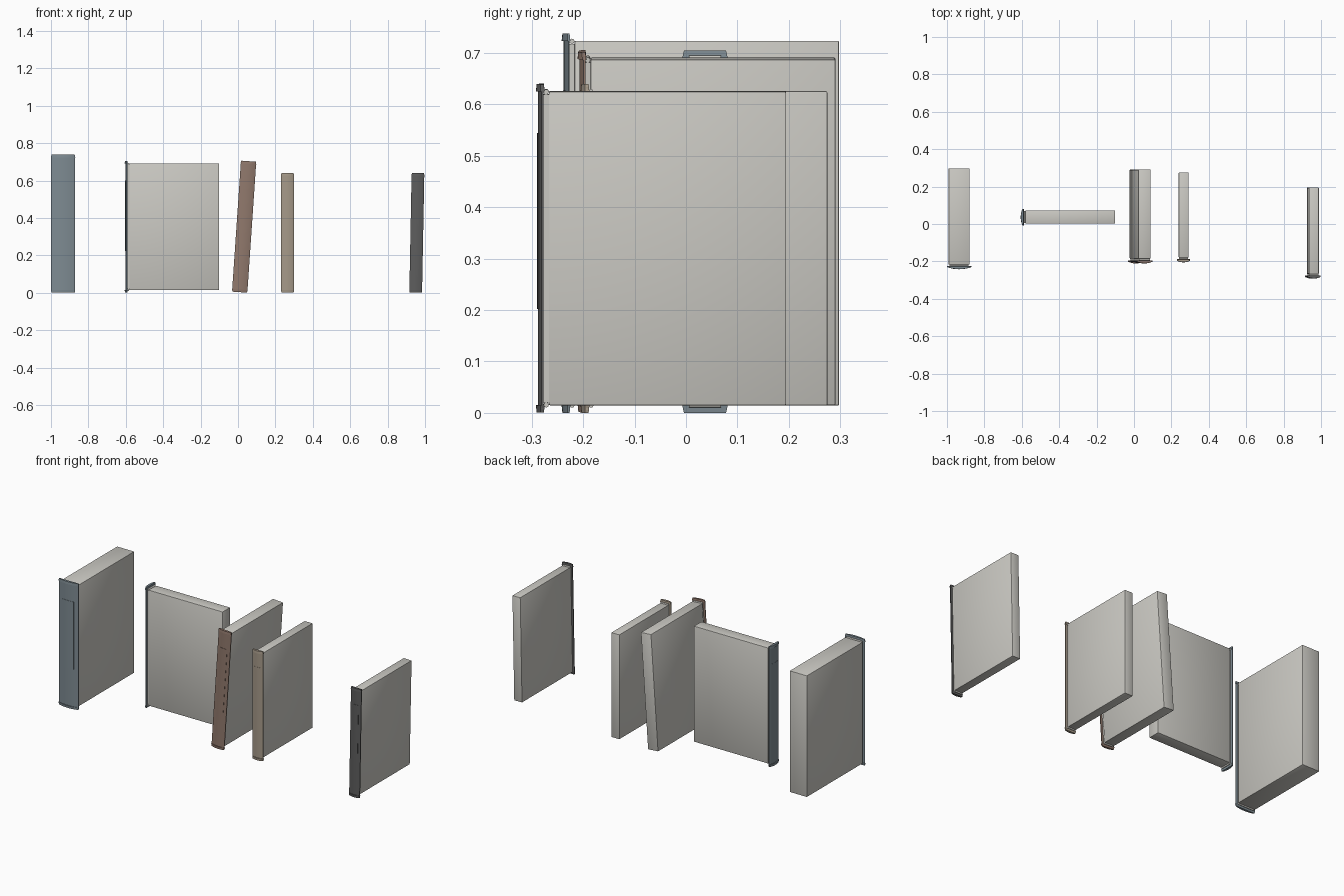
import bpy, bmesh, math
from mathutils import Matrix, Vector

cube = bpy.data.objects.get("Cube")
if cube:
    bpy.data.objects.remove(cube, do_unlink=True)


def material(name, rgb):
    m = bpy.data.materials.new(name)
    m.use_nodes = True
    m.diffuse_color = (*rgb, 1)
    m.node_tree.nodes["Principled BSDF"].inputs["Base Color"].default_value = (*rgb, 1)
    return m


paper = material("paper", (0.60, 0.59, 0.55))
slate = material("slate blue cloth", (0.21, 0.26, 0.29))
brown = material("brown cloth", (0.28, 0.19, 0.15))
tan = material("tan cloth", (0.38, 0.32, 0.25))
charcoal = material("charcoal cloth", (0.11, 0.11, 0.11))


def finish(name, bm, mat, place, smooth=True):
    bmesh.ops.recalc_face_normals(bm, faces=bm.faces)
    mesh = bpy.data.meshes.new(name)
    bm.to_mesh(mesh)
    bm.free()
    mesh.materials.append(mat)
    obj = bpy.data.objects.new(name, mesh)
    bpy.context.collection.objects.link(obj)
    obj.matrix_world = place
    if smooth:
        bpy.ops.object.select_all(action='DESELECT')
        obj.select_set(True)
        bpy.context.view_layer.objects.active = obj
        bpy.ops.object.shade_smooth_by_angle(angle=math.radians(35))
    return obj


def box(name, size, centre, mat, place, bevel=0):
    bm = bmesh.new()
    bmesh.ops.create_cube(bm, size=1)
    bmesh.ops.scale(bm, vec=size, verts=bm.verts)
    bmesh.ops.translate(bm, vec=centre, verts=bm.verts)
    if bevel:
        bmesh.ops.bevel(bm, geom=bm.edges[:], offset=bevel, segments=2,
                        profile=0.5, affect='EDGES')
    return finish(name, bm, mat, place)


def curved_slab(name, width, front, back, bulge, z0, z1, mat, place, inset=0):
    """Slab with a bowed front; the optional inset tapers its upper end."""
    n = 12
    ts = [2 * i / n - 1 for i in range(n + 1)]
    outline = [(t * width / 2, front + bulge * t * t) for t in ts]
    outline += [(width / 2, back), (-width / 2, back)]
    mid = (front + back) / 2
    shrink_x, shrink_y = 1 - 2 * inset / width, 1 - inset / abs(back - front)
    rings = [(z0, 1, 1), (z1, shrink_x, shrink_y)]
    bm = bmesh.new()
    rows = [[bm.verts.new((x * sx, mid + (y - mid) * sy, z)) for x, y in outline]
            for z, sx, sy in rings]
    count = len(outline)
    for i in range(count):
        j = (i + 1) % count
        bm.faces.new((rows[0][i], rows[0][j], rows[1][j], rows[1][i]))
    for row in rows:
        bm.faces.new(row)
    return finish(name, bm, mat, place)


def bead(name, length, y, z, mat, place):
    bm = bmesh.new()
    bmesh.ops.create_cone(bm, cap_ends=True, segments=12, radius1=0.005,
                          radius2=0.005, depth=length)
    bmesh.ops.transform(bm, verts=bm.verts, matrix=Matrix.Translation((0, y, z))
                        @ Matrix.Rotation(math.pi / 2, 4, 'Y'))
    return finish(name, bm, mat, place)


def book(name, width, depth, height, cloth, place, label=True):
    """Spine faces -y with its front at y = 0; the foot rests on z = 0."""
    gap = 0.025
    bow = 0.05 * width + 0.005
    block = width - 0.018
    rim = 0.014
    # Pages and the narrow strip that joins them to the spine
    box(name + "_pages", (block, depth - gap, height - 2 * rim),
        (0, (depth + gap) / 2, height / 2), paper, place, 0.003)
    box(name + "_hinge", (block * 0.85, 0.016, height - 2 * rim - 0.012),
        (0, 0.021, height / 2), paper, place)
    # Bowed spine with tapered head and tail caps
    curved_slab(name + "_spine", width - 0.002, 0.004, 0.015, bow * 0.8,
                0.006, height - 0.006, cloth, place)
    for end, base, tip in (("tail", rim, 0), ("head", height - rim, height)):
        curved_slab(f"{name}_{end}_cap", width, 0, 0.017, bow, base, tip,
                    cloth, place, 0.003)
        bead(f"{name}_{end}_band", block * 0.9, 0.020,
             rim + 0.001 if end == "tail" else height - rim - 0.001, paper, place)
    # Label panel lying on the curve of the spine
    if label:
        curved_slab(name + "_label", width * 0.57, 0.0025, 0.011, bow * 0.27,
                    height * 0.315, height * 0.85, cloth, place)


def placed(x, y, z=0, lean=0, turn=0):
    return (Matrix.Translation((x, y, z)) @ Matrix.Rotation(math.radians(lean), 4, 'Y')
            @ Matrix.Rotation(math.radians(turn), 4, 'Z'))


book("wide_book", 0.13, 0.54, 0.738, slate, placed(-0.935, -0.242))
book("turned_book", 0.088, 0.505, 0.705, slate, placed(-0.606, 0.037, turn=-90))
book("leaning_book", 0.084, 0.502, 0.702, brown, placed(0.009, -0.211, 0.003, lean=3.9))
book("tan_book", 0.07, 0.48, 0.64, tan, placed(0.265, -0.205))
book("dark_book", 0.07, 0.487, 0.639, charcoal, placed(0.950, -0.292, 0.001, lean=1.1))
